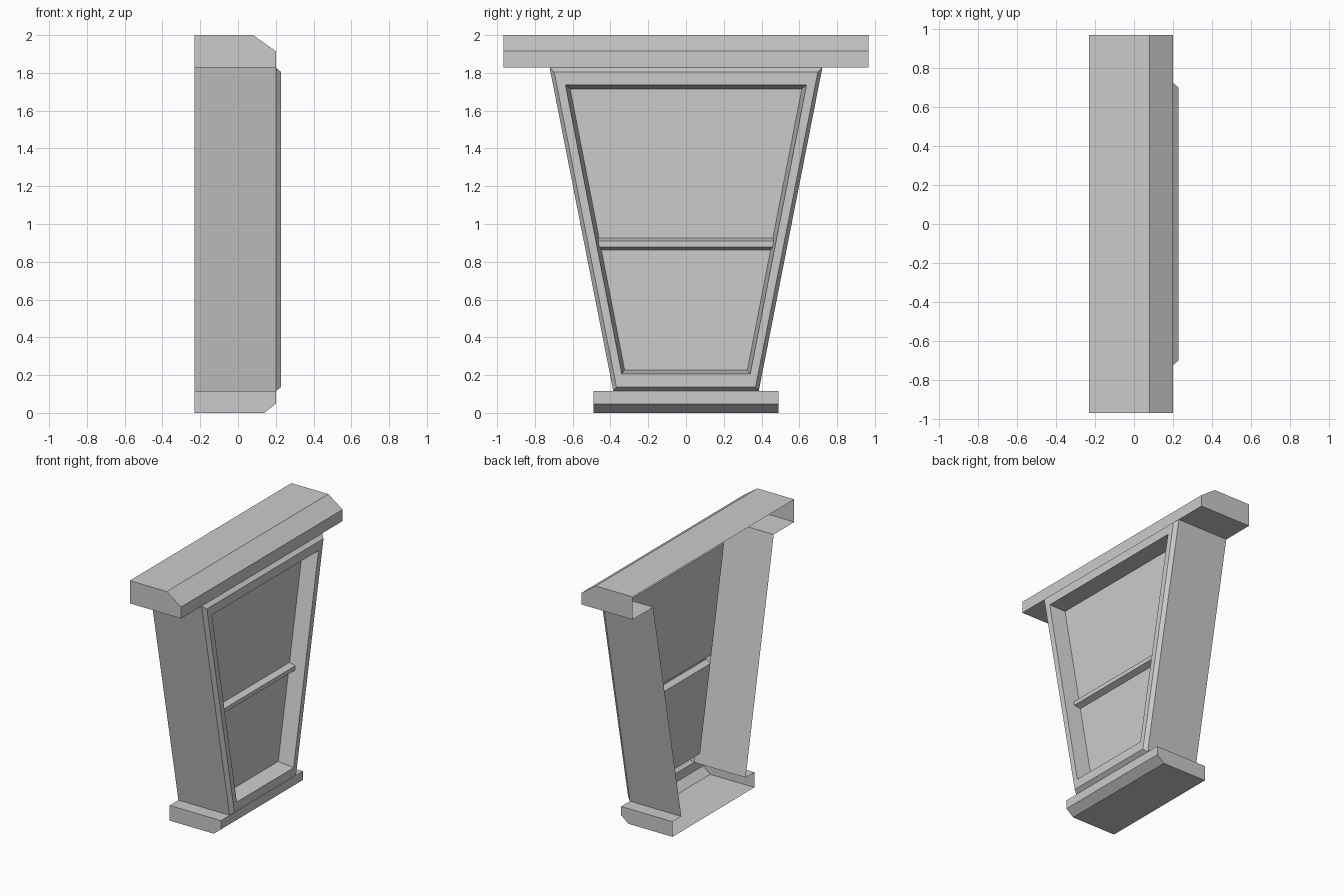
import bpy

if "Cube" in bpy.data.objects:
    bpy.data.objects.remove(bpy.data.objects["Cube"])

BACK, FRONT = -0.23, 0.20


def make(name, faces):
    """Mesh object from faces given as point lists, with shared points merged."""
    verts, index, polys = [], {}, []
    for face in faces:
        poly = []
        for p in face:
            key = tuple(round(c, 5) for c in p)
            if key not in index:
                index[key] = len(verts)
                verts.append(key)
            poly.append(index[key])
        polys.append(poly)
    mesh = bpy.data.meshes.new(name)
    mesh.from_pydata(verts, [], polys)
    obj = bpy.data.objects.new(name, mesh)
    bpy.context.collection.objects.link(obj)
    return obj


def ring(x, z0, y0, z1, y1):
    """Upright trapezoid loop: bottom left, bottom right, top right, top left."""
    return [(x, -y0, z0), (x, y0, z0), (x, y1, z1), (x, -y1, z1)]


def bridge(a, b, edges=range(4)):
    return [[a[i], a[(i + 1) % 4], b[(i + 1) % 4], b[i]] for i in edges]


def strip(p, q):
    """Quad between two (x, z, half width) rails."""
    return [(p[0], -p[2], p[1]), (q[0], -q[2], q[1]),
            (q[0], q[2], q[1]), (p[0], p[2], p[1])]


def ledge(name, profile, half, overhang, inner):
    """Hollow ledge with an open back; one edge covers only the overhangs."""
    faces = []
    for i in range(4):
        (xa, za), (xb, zb) = profile[i], profile[i + 1]
        if i == overhang:
            for y0, y1 in ((-half, -inner), (inner, half)):
                faces.append([(xa, y0, za), (xb, y0, zb), (xb, y1, zb), (xa, y1, za)])
        else:
            faces.append(strip((xa, za, half), (xb, zb, half)))
    faces.append([(x, half, z) for x, z in profile])
    faces.append([(x, -half, z) for x, z in reversed(profile)])
    return make(name, faces)


# Top cornice and bottom sill
ledge("cornice", [(BACK, 2), (0.08, 2), (FRONT, 1.915), (FRONT, 1.828), (BACK, 1.828)],
      0.967, 3, 0.72)
ledge("sill", [(BACK, 0.115), (FRONT, 0.115), (FRONT, 0.048), (0.14, 0), (BACK, 0)],
      0.49, 0, 0.385)

# Tapered side walls, bevelled frame and recess
PANE = 0.11
wall_back = ring(BACK, 0.115, 0.385, 1.828, 0.722)
wall_front = ring(FRONT, 0.115, 0.385, 1.828, 0.722)
frame_outer = ring(0.228, 0.137, 0.368, 1.805, 0.698)
frame_inner = ring(0.228, 0.206, 0.340, 1.736, 0.638)
recess = ring(PANE, 0.228, 0.325, 1.715, 0.613)
make("side_walls", bridge(wall_back, wall_front, (1, 3)))
make("window_frame", bridge(wall_front, frame_outer)
     + bridge(frame_outer, frame_inner) + bridge(frame_inner, recess))


# Two panes, split by the crossbar
def pane_half(z):
    return 0.325 + (z - 0.228) / (1.715 - 0.228) * (0.613 - 0.325)


BAR_TOP, BAR_BOTTOM = 0.927, 0.863
make("upper_pane", [ring(PANE, BAR_TOP, pane_half(BAR_TOP), 1.715, 0.613)])
make("lower_pane", [ring(PANE, 0.228, 0.325, BAR_BOTTOM, pane_half(BAR_BOTTOM))])

# Hollow crossbar with chamfered top and bottom
rails = [(x, z, pane_half(z) + (x - PANE) * 0.2)
         for x, z in ((PANE, BAR_TOP), (0.155, 0.911), (0.155, 0.879), (PANE, BAR_BOTTOM))]
make("crossbar", [strip(p, q) for p, q in zip(rails, rails[1:])])
